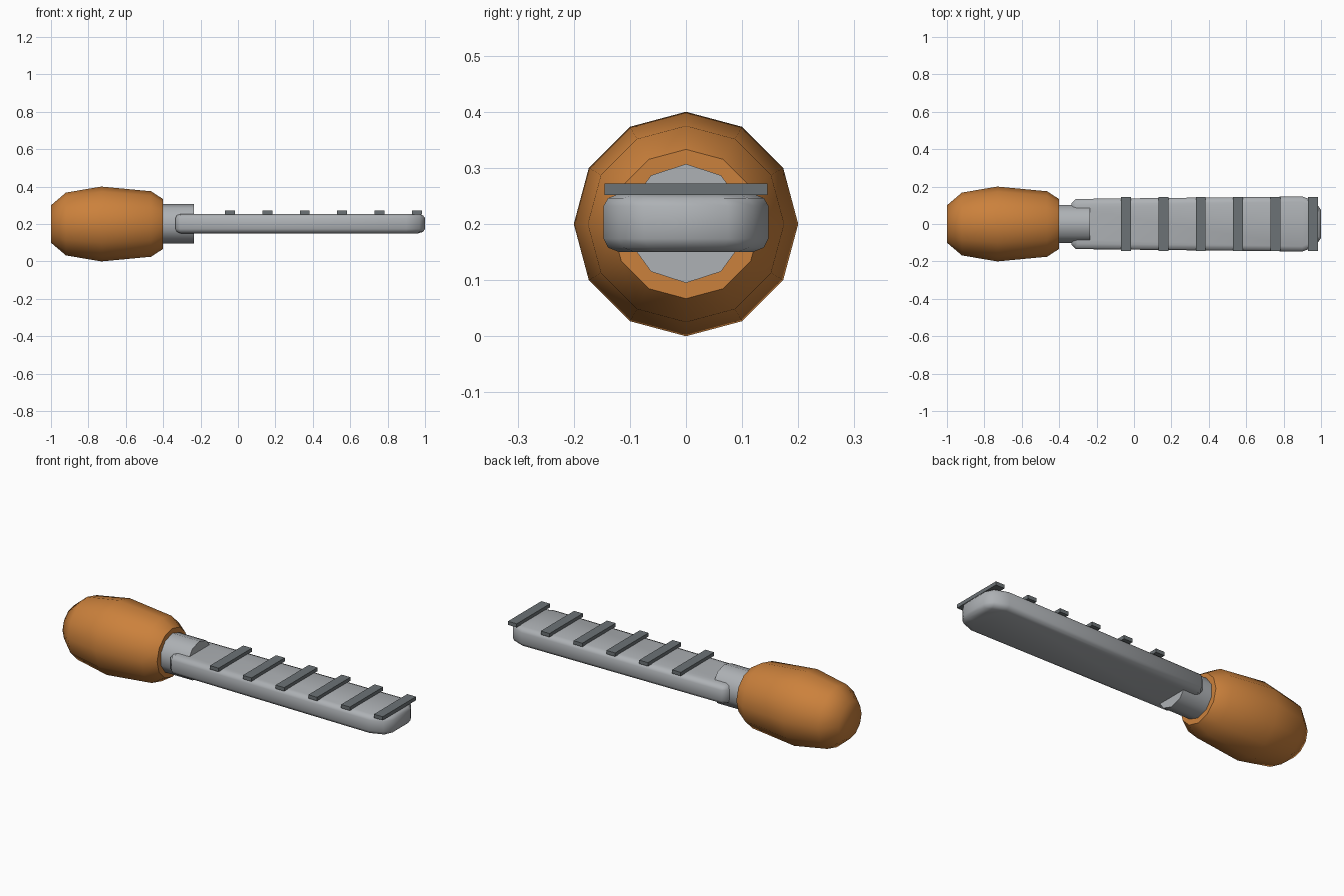
import bpy, bmesh, math
from mathutils import Vector

cube = bpy.data.objects.get("Cube")
if cube:
    bpy.data.objects.remove(cube, do_unlink=True)


def material(name, color):
    m = bpy.data.materials.new(name)
    m.use_nodes = True
    m.diffuse_color = (*color, 1)
    m.node_tree.nodes["Principled BSDF"].inputs["Base Color"].default_value = (*color, 1)
    return m


orange = material("orange wood", (0.60, 0.22, 0.045))
steel = material("light steel", (0.42, 0.44, 0.46))
dark = material("dark steel", (0.15, 0.17, 0.18))


def loft(name, rings, mat, angle):
    """Skin a stack of equal-sized point rings, cap both ends."""
    bm = bmesh.new()
    loops = [[bm.verts.new(p) for p in ring] for ring in rings]
    n = len(loops[0])
    for a, b in zip(loops, loops[1:]):
        for i in range(n):
            j = (i + 1) % n
            bm.faces.new((a[i], a[j], b[j], b[i]))
    bm.faces.new(loops[0])
    bm.faces.new(loops[-1])
    bmesh.ops.recalc_face_normals(bm, faces=bm.faces)
    mesh = bpy.data.meshes.new(name)
    bm.to_mesh(mesh)
    bm.free()
    mesh.materials.append(mat)
    obj = bpy.data.objects.new(name, mesh)
    bpy.context.collection.objects.link(obj)
    bpy.ops.object.select_all(action='DESELECT')
    obj.select_set(True)
    bpy.context.view_layer.objects.active = obj
    if angle:
        bpy.ops.object.shade_smooth_by_angle(angle=math.radians(angle))
    return obj


def circle(x, radius, sides, z):
    """Ring around the x axis with a vertex pointing up."""
    turns = [math.tau * i / sides for i in range(sides)]
    return [(x, radius * math.sin(t), z + radius * math.cos(t)) for t in turns]


# Handle: twelve-sided barrel
profile = [(-1, 0.1), (-0.92, 0.168), (-0.73, 0.2), (-0.465, 0.175), (-0.4, 0.133)]
loft("handle", [circle(x, r, 12, 0.2) for x, r in profile], orange, 53)

# Ferrule: ten-sided collar
loft("ferrule", [circle(x, 0.106, 10, 0.201) for x in (-0.45, -0.235)], steel, 40)

# Blade: slightly flared bar with rounded edges and a clipped tip
half = [(-0.335, 0.11), (-0.31, 0.134), (0.9, 0.147), (0.97, 0.12), (1.0, 0.075)]
outline = half + [(x, -y) for x, y in reversed(half)]


def inset_outline(amount, z):
    pts = []
    for x, y in outline:
        nx = min(max(x, -0.335 + amount), 1.0 - amount * 1.3)
        pts.append((nx, math.copysign(abs(y) - amount, y), z))
    return pts


levels = [(0.028, 0.15), (0.008, 0.158), (0, 0.174),
          (0, 0.232), (0.008, 0.246), (0.028, 0.254)]
loft("blade", [inset_outline(a, z) for a, z in levels], steel, 60)

# Ridges: evenly spaced crossbars on top of the blade
for i in range(6):
    cx = -0.043 + 0.2 * i
    ring = [(cx - 0.0265, -0.145), (cx + 0.0265, -0.145),
            (cx + 0.0265, 0.145), (cx - 0.0265, 0.145)]
    loft("ridge_%d" % (i + 1), [[(x, y, z) for x, y in ring] for z in (0.252, 0.272)], dark, 0)
